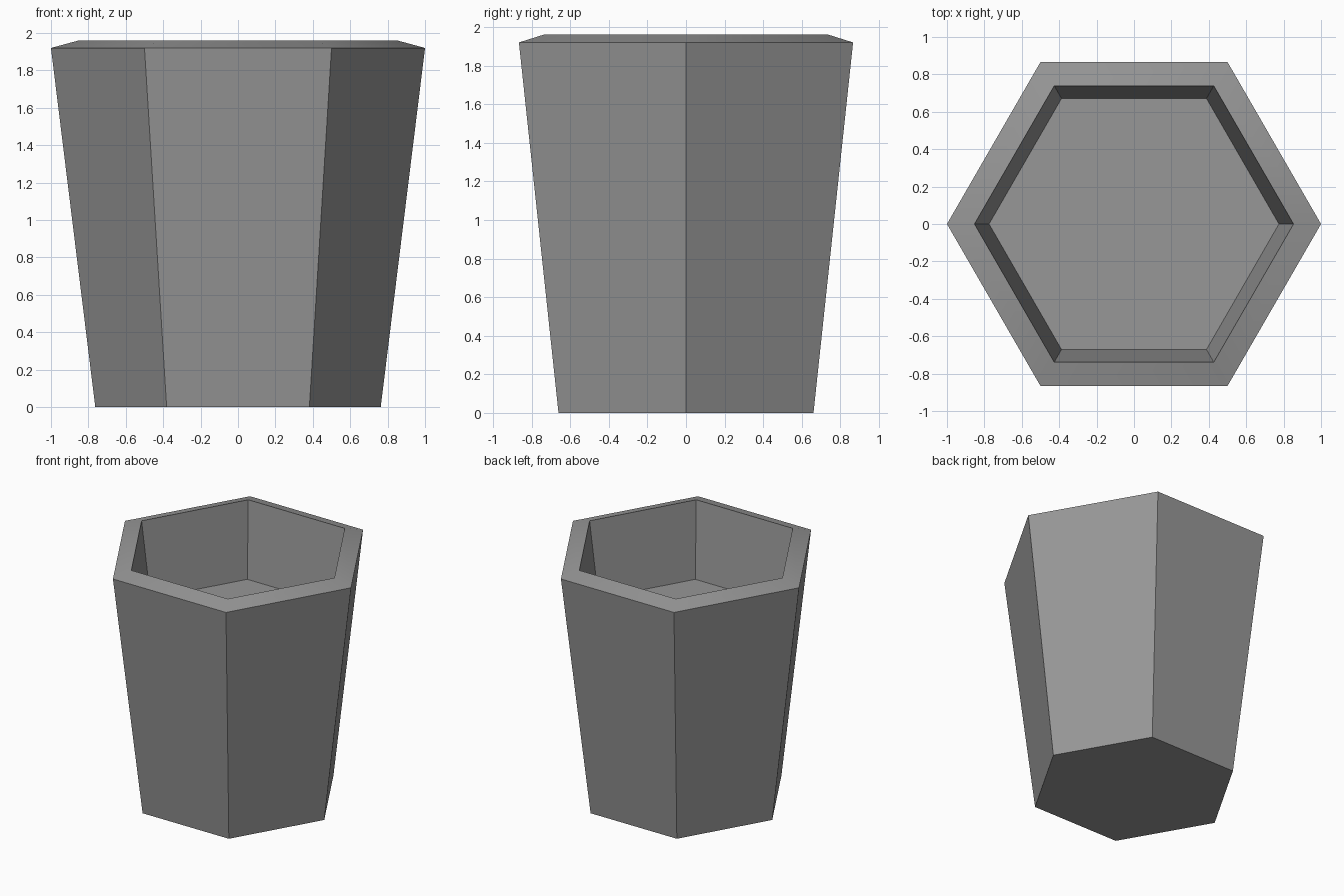
import bpy
import bmesh
from math import cos, sin, tau

cube = bpy.data.objects.get("Cube")
if cube:
    bpy.data.objects.remove(cube, do_unlink=True)

SIDES = 6
# Profile (radius, height): foot, outer lip, inner lip, recessed floor
PROFILE = [(0.763, 0.0), (1.0, 1.92), (0.853, 1.96), (0.775, 1.36)]

# Plain grey material
grey = bpy.data.materials.new("plain_grey")
grey.use_nodes = True
colour = (0.31, 0.31, 0.31, 1.0)
grey.diffuse_color = colour
grey.node_tree.nodes["Principled BSDF"].inputs["Base Color"].default_value = colour

# Hexagonal pot: rings joined from foot to floor
bm = bmesh.new()
rings = [[bm.verts.new((r * cos(tau * i / SIDES), r * sin(tau * i / SIDES), z))
          for i in range(SIDES)] for r, z in PROFILE]
for low, high in zip(rings, rings[1:]):
    for i in range(SIDES):
        j = (i + 1) % SIDES
        bm.faces.new((low[i], low[j], high[j], high[i]))

# Underside and recessed floor
bm.faces.new(list(reversed(rings[0])))
bm.faces.new(rings[-1])
bmesh.ops.recalc_face_normals(bm, faces=bm.faces)

mesh = bpy.data.meshes.new("hexagonal_pot")
bm.to_mesh(mesh)
bm.free()
mesh.materials.append(grey)
pot = bpy.data.objects.new("hexagonal_pot", mesh)
bpy.context.collection.objects.link(pot)

# Soft lip corners, sharp walls
bpy.ops.object.select_all(action="DESELECT")
pot.select_set(True)
bpy.context.view_layer.objects.active = pot
bpy.ops.object.shade_smooth_by_angle()
